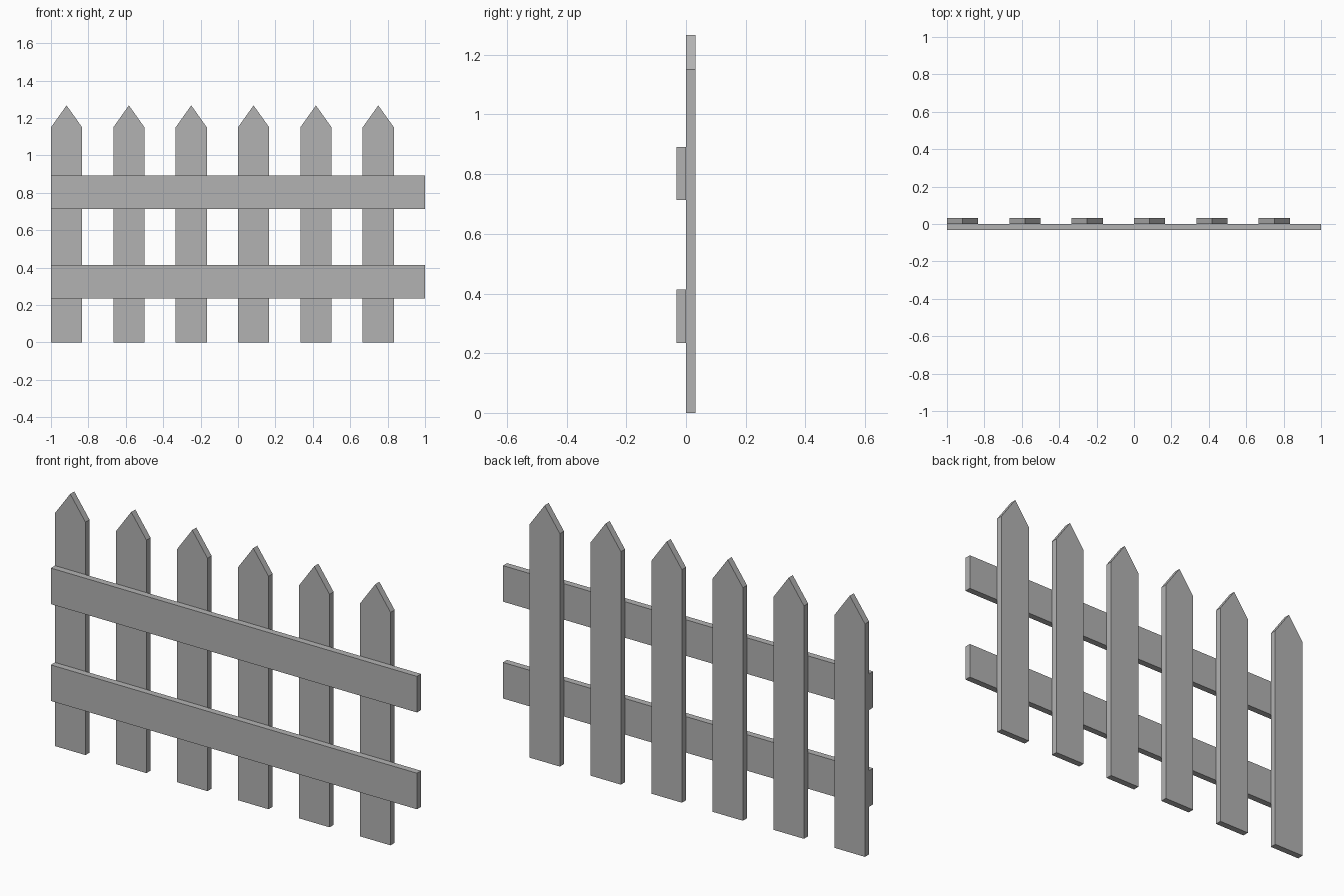
import bpy
import bmesh

if "Cube" in bpy.data.objects:
    bpy.data.objects.remove(bpy.data.objects["Cube"])

grey = bpy.data.materials.new("plain grey")
grey.diffuse_color = (0.45, 0.45, 0.45, 1)
grey.use_nodes = True
grey.node_tree.nodes["Principled BSDF"].inputs["Base Color"].default_value = grey.diffuse_color

THICK = 0.032  # thickness of every board


def board(name, outline, y0, y1):
    """Extrude an x-z outline from y0 to y1."""
    bm = bmesh.new()
    face = bm.faces.new([bm.verts.new((x, y0, z)) for x, z in outline])
    out = bmesh.ops.extrude_face_region(bm, geom=[face])
    moved = [v for v in out["geom"] if isinstance(v, bmesh.types.BMVert)]
    bmesh.ops.translate(bm, verts=moved, vec=(0, y1 - y0, 0))
    bmesh.ops.recalc_face_normals(bm, faces=bm.faces)
    mesh = bpy.data.meshes.new(name)
    bm.to_mesh(mesh)
    bm.free()
    mesh.materials.append(grey)
    obj = bpy.data.objects.new(name, mesh)
    bpy.context.collection.objects.link(obj)
    return obj


# Six pointed pickets, spaced a third of a unit apart
WIDTH = 1 / 6
for i in range(6):
    x = -1 + i / 3
    board(f"picket_{i + 1}",
          [(x, 0), (x + WIDTH, 0), (x + WIDTH, 1.15),
           (x + WIDTH / 2, 1.267), (x, 1.15)], 0, THICK)

# Two horizontal rails across the front
for name, z0, z1 in (("lower_rail", 0.235, 0.413), ("upper_rail", 0.713, 0.891)):
    board(name, [(-1, z0), (1, z0), (1, z1), (-1, z1)], -THICK, 0)
